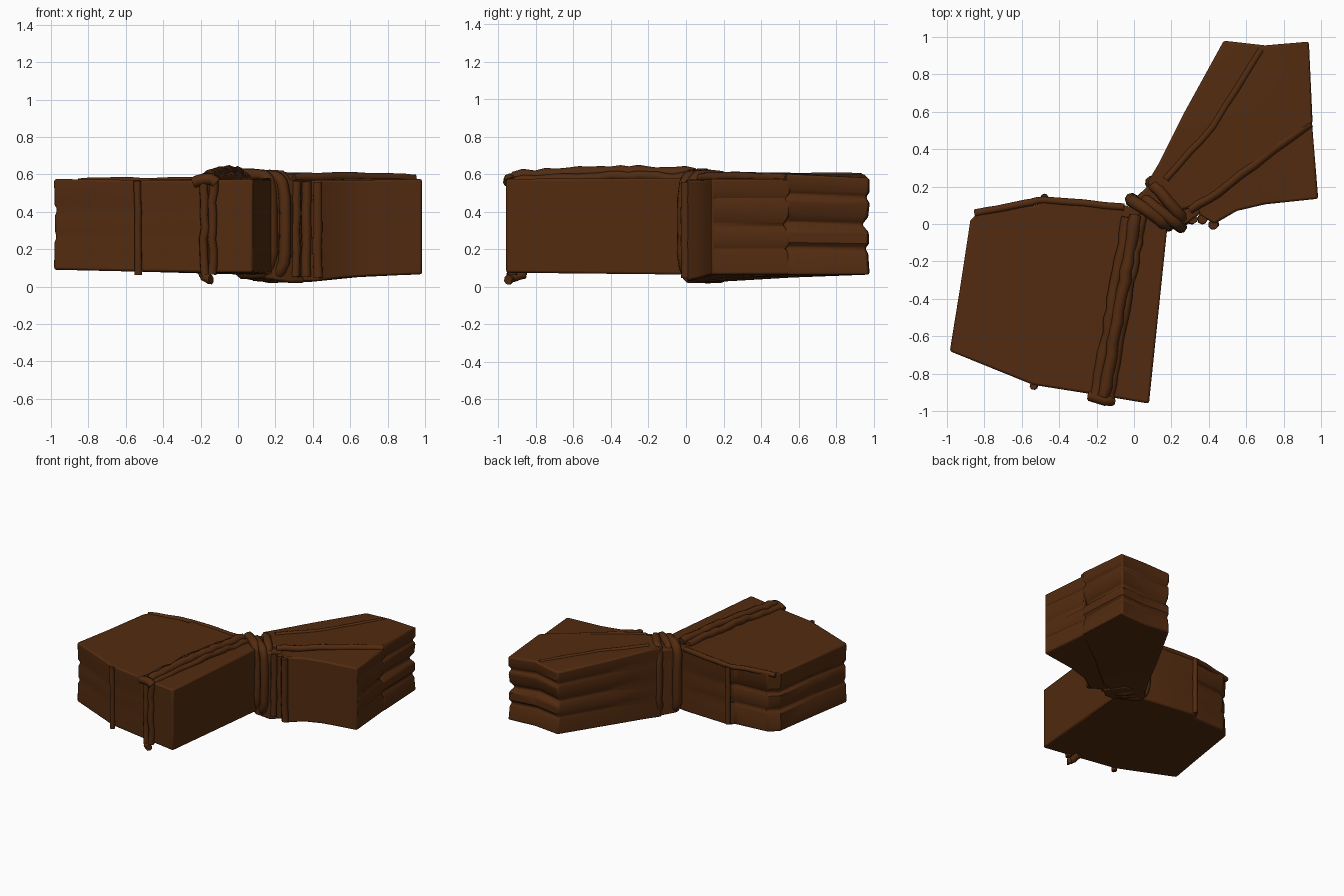
import bpy, bmesh, math, random
from mathutils import Vector

if "Cube" in bpy.data.objects:
    bpy.data.objects.remove(bpy.data.objects["Cube"])

random.seed(4)
brown = bpy.data.materials.new("leather brown")
brown.diffuse_color = (0.085, 0.024, 0.005, 1)
brown.use_nodes = True
brown.node_tree.nodes["Principled BSDF"].inputs["Base Color"].default_value = brown.diffuse_color


def finish(ob, angle=35):
    ob.data.materials.append(brown)
    bpy.ops.object.select_all(action='DESELECT')
    ob.select_set(True)
    bpy.context.view_layer.objects.active = ob
    bpy.ops.object.shade_smooth_by_angle(angle=math.radians(angle))


def bundle(name, pts, levels, bevel=0.012):
    """Upright wrapped block. pts: x, y, bottom, top, groove depth.
    levels: (height fraction, share of groove depth)."""
    c = Vector((sum(p[0] for p in pts), sum(p[1] for p in pts))) / len(pts)
    bm = bmesh.new()
    rings = []
    for t, g in levels:
        ring = []
        for x, y, z0, z1, depth in pts:
            d = (c - Vector((x, y))).normalized() * depth * g
            ring.append(bm.verts.new((x + d.x, y + d.y, z0 + (z1 - z0) * t)))
        rings.append(ring)
    n = len(pts)
    for a, b in zip(rings, rings[1:]):
        for i in range(n):
            j = (i + 1) % n
            bm.faces.new((a[i], a[j], b[j], b[i]))
    bm.faces.new(rings[-1])
    bm.faces.new(rings[0][::-1])
    bmesh.ops.triangulate(bm, faces=[f for f in bm.faces if len(f.verts) > 4])
    bmesh.ops.recalc_face_normals(bm, faces=bm.faces)
    me = bpy.data.meshes.new(name)
    bm.to_mesh(me)
    bm.free()
    ob = bpy.data.objects.new(name, me)
    bpy.context.collection.objects.link(ob)
    mod = ob.modifiers.new("soft edges", 'BEVEL')
    mod.width, mod.segments = bevel, 2
    mod.limit_method, mod.angle_limit = 'ANGLE', math.radians(40)
    finish(ob)
    return ob


def rope(name, path, r, closed=False, wobble=0.0, steps=1):
    """Rounded cloth fold along a path, made into a mesh."""
    pts = []
    for a, b in zip(path, path[1:] + (path[:1] if closed else [])):
        for k in range(steps):
            pts.append(Vector(a).lerp(Vector(b), k / steps))
    if not closed:
        pts.append(Vector(path[-1]))
    cu = bpy.data.curves.new(name, 'CURVE')
    cu.dimensions, cu.bevel_depth, cu.bevel_resolution = '3D', r, 2
    cu.resolution_u, cu.use_fill_caps = 3, True
    sp = cu.splines.new('POLY')
    sp.points.add(len(pts) - 1)
    for q, p in zip(sp.points, pts):
        j = Vector([random.uniform(-wobble, wobble) for _ in range(3)])
        q.co = (*(p + j), 1)
        q.radius = 1 + random.uniform(-8, 8) * wobble
    sp.use_cyclic_u = closed
    tmp = bpy.data.objects.new(name + "_curve", cu)
    bpy.context.collection.objects.link(tmp)
    bpy.context.view_layer.update()
    me = bpy.data.meshes.new_from_object(tmp.evaluated_get(bpy.context.evaluated_depsgraph_get()))
    bpy.data.objects.remove(tmp)
    me.materials.clear()
    ob = bpy.data.objects.new(name, me)
    bpy.context.collection.objects.link(ob)
    finish(ob, 60)
    return ob


def loop(name, a, b, z0, z1, r):
    """Rope loop round the neck, in the upright plane through a and b."""
    a, b = Vector(a), Vector(b)
    path = []
    for k in range(24):
        t = 2 * math.pi * k / 24
        cx, cz = (math.copysign(abs(f(t)) ** 0.45, f(t)) for f in (math.cos, math.sin))
        p = (a + b) / 2 + (b - a) / 2 * cx
        path.append((p.x, p.y, (z0 + z1) / 2 + (z1 - z0) / 2 * cz))
    rope(name, path, r, closed=True, wobble=0.004)


# Large bundle, with layered folds on its left side
folds = [(0, 0), (0.3, 0.1), (0.36, 0.8), (0.42, 0.3), (0.6, 0.3), (0.66, 1), (0.72, 0.1), (1, 0)]
bundle("large_bundle", [
    (-0.875, 0.02, 0.09, 0.57, 0.03), (-0.93, -0.34, 0.09, 0.57, 0.04),
    (-0.985, -0.68, 0.09, 0.575, 0.02), (-0.54, -0.86, 0.08, 0.57, 0),
    (-0.16, -0.92, 0.075, 0.57, 0), (0.08, -0.96, 0.075, 0.575, 0),
    (0.18, 0.0, 0.065, 0.58, 0), (0.06, 0.07, 0.06, 0.59, 0),
    (-0.05, 0.10, 0.065, 0.58, 0), (-0.48, 0.14, 0.08, 0.57, 0.02),
    (-0.52, 0.10, 0.08, 0.57, 0.02), (-0.80, 0.09, 0.09, 0.57, 0.03)], folds)

# Small flared bundle: higher folded wedge and lower flat wing
split = [(0, 0), (0.22, 0.2), (0.27, 0.6), (0.32, 0.1), (0.44, 0.1), (0.52, 1),
         (0.6, 0.2), (0.75, 0), (0.8, 0.5), (0.86, 0), (1, 0)]
bundle("folded_wedge", [
    (0.07, 0.22, 0.03, 0.60, 0), (0.22, 0.06, 0.02, 0.60, 0),
    (0.40, 0.12, 0.025, 0.60, 0), (0.64, 0.31, 0.05, 0.605, 0.02),
    (0.955, 0.54, 0.065, 0.60, 0.05), (0.935, 0.975, 0.065, 0.58, 0.05),
    (0.70, 0.955, 0.065, 0.60, 0.05), (0.48, 0.98, 0.065, 0.575, 0.04),
    (0.26, 0.58, 0.05, 0.59, 0.025), (0.13, 0.32, 0.035, 0.60, 0)], split)
bundle("flat_wing", [
    (0.27, 0.10, 0.025, 0.56, 0), (0.43, 0.0, 0.03, 0.57, 0),
    (0.55, 0.07, 0.045, 0.57, 0), (0.70, 0.105, 0.055, 0.57, 0),
    (0.985, 0.135, 0.065, 0.575, 0), (0.95, 0.56, 0.065, 0.575, 0.05),
    (0.60, 0.40, 0.06, 0.58, 0)], split)
rope("wedge_fold_edge", [(0.30, 0.08, 0.58), (0.45, 0.17, 0.585), (0.64, 0.32, 0.585),
                         (0.80, 0.44, 0.58), (0.945, 0.54, 0.575)], 0.025, wobble=0.004, steps=3)
rope("wedge_crease", [(0.17, 0.24, 0.592), (0.42, 0.52, 0.59), (0.68, 0.93, 0.585)],
     0.02, wobble=0.003, steps=4)

# Pinched neck and the rope loops tied round it
bundle("neck", [(-0.01, 0.12, 0.05, 0.57, 0), (0.17, -0.02, 0.04, 0.57, 0),
                (0.28, 0.0, 0.02, 0.57, 0), (0.36, 0.06, 0.02, 0.57, 0),
                (0.25, 0.2, 0.02, 0.58, 0), (0.09, 0.22, 0.03, 0.58, 0)], [(0, 0), (1, 0)])
for i, (a, b, z0, z1, r) in enumerate([
        ((-0.015, 0.13), (0.18, -0.005), 0.07, 0.60, 0.035),
        ((0.05, 0.14), (0.25, -0.015), 0.06, 0.59, 0.032),
        ((0.09, 0.225), (0.265, 0.02), 0.05, 0.595, 0.032)]):
    loop(f"neck_rope_{i + 1}", a, b, z0, z1, r)
for i, (x, y) in enumerate([(0.31, 0.025), (0.365, 0.025), (0.425, -0.0), (0.14, 0.25)]):
    rope(f"neck_gather_{i + 1}", [(x, y, 0.05), (x, y, 0.56)], 0.026, wobble=0.004, steps=6)

# Bunched seam over the large bundle, down its front, ending in a small tail
for i, (dx, z, r) in enumerate([(-0.04, 0.585, 0.03), (0.0, 0.605, 0.033), (0.035, 0.58, 0.026)]):
    rope(f"top_seam_{i + 1}", [(0.01 + dx, 0.04, z), (-0.07 + dx, -0.40, z + 0.01),
                               (-0.165 + dx, -0.92, z - 0.02)], r, wobble=0.007, steps=9)
for i, x in enumerate([-0.18, -0.135]):
    rope(f"front_seam_{i + 1}", [(x, -0.93, 0.58), (x, -0.93, 0.06)], 0.024, wobble=0.006, steps=8)
rope("seam_tail", [(-0.19, -0.86, 0.07), (-0.17, -0.94, 0.05), (-0.14, -0.95, 0.035)],
     0.026, wobble=0.004, steps=3)
rope("seam_knob", [(-0.24, -0.915, 0.56), (-0.16, -0.945, 0.575), (-0.12, -0.94, 0.56)],
     0.03, wobble=0.005, steps=3)

# Thin corner seams of the large bundle
rope("front_corner_seam", [(-0.535, -0.865, 0.065), (-0.535, -0.865, 0.565)], 0.02, wobble=0.003, steps=6)
rope("back_corner_seam", [(-0.48, 0.14, 0.09), (-0.48, 0.14, 0.56)], 0.02, wobble=0.003, steps=6)
rope("back_top_fold", [(-0.85, 0.06, 0.56), (-0.62, 0.10, 0.565), (-0.48, 0.13, 0.56),
                       (-0.05, 0.09, 0.57)], 0.02, wobble=0.003, steps=4)
